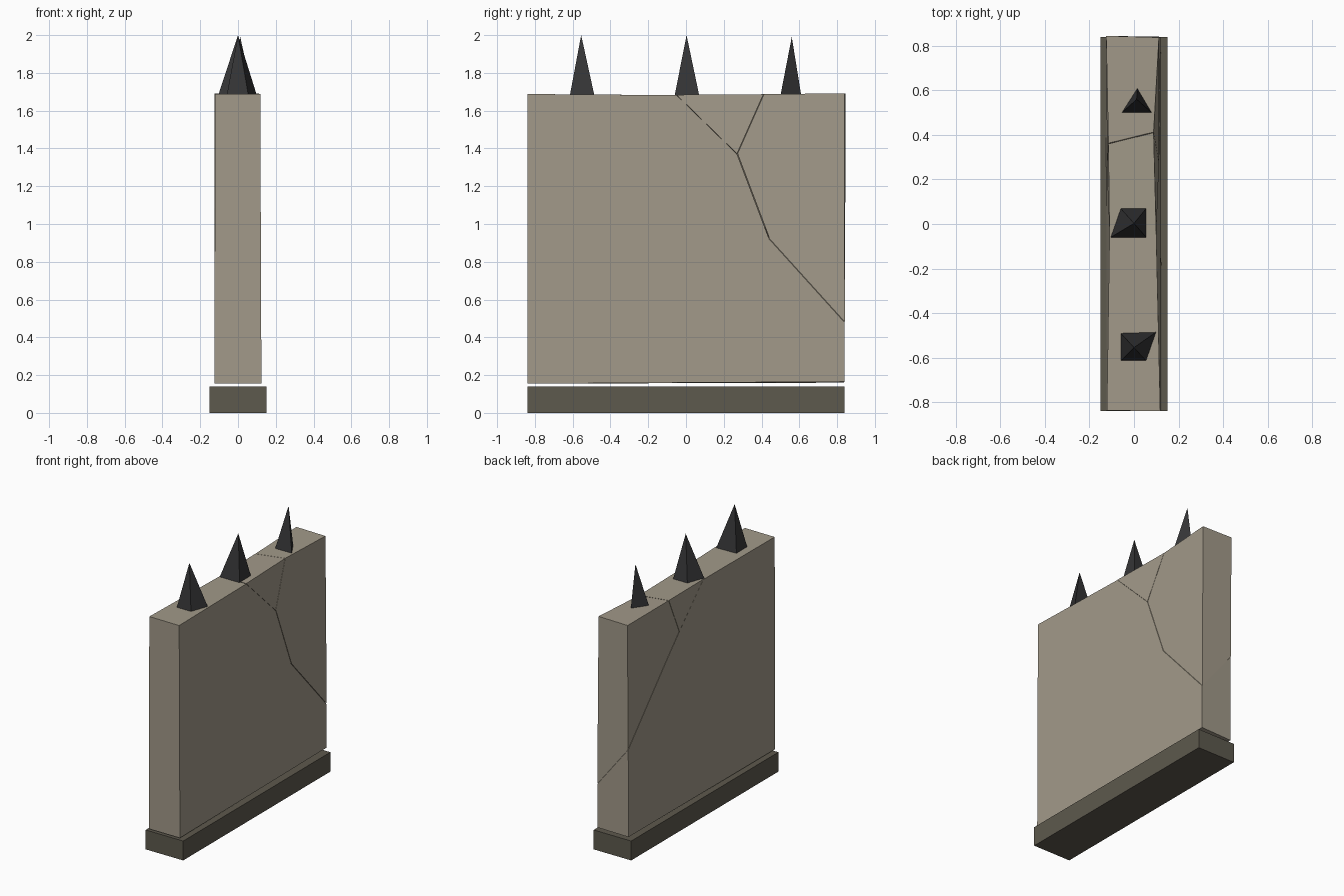
import bpy, bmesh
from mathutils import Vector

if "Cube" in bpy.data.objects:
    bpy.data.objects.remove(bpy.data.objects["Cube"])


def material(name, rgb):
    m = bpy.data.materials.new(name)
    m.diffuse_color = (*rgb, 1)
    m.use_nodes = True
    m.node_tree.nodes["Principled BSDF"].inputs["Base Color"].default_value = m.diffuse_color
    return m


def make(name, verts, faces, mat):
    me = bpy.data.meshes.new(name)
    me.from_pydata(verts, [], faces)
    bm = bmesh.new()
    bm.from_mesh(me)
    bmesh.ops.recalc_face_normals(bm, faces=bm.faces)
    bm.to_mesh(me)
    bm.free()
    me.materials.append(mat)
    ob = bpy.data.objects.new(name, me)
    bpy.context.collection.objects.link(ob)
    return ob


stone = material("stone", (0.36, 0.32, 0.25))
dark_stone = material("dark_stone", (0.11, 0.1, 0.075))
iron = material("iron", (0.035, 0.035, 0.037))

# Base plinth
bpy.ops.mesh.primitive_cube_add(size=1, location=(0, 0, 0.07))
base = bpy.context.object
base.name = "base"
base.scale = (0.30, 1.68, 0.14)
base.data.materials.append(dark_stone)

# Outline and crack points: +x side (x, y, z), -x side (x, y, z)
P = {
    "A": ((0.124, -0.84, 0.155), (-0.124, -0.84, 0.155)),
    "B": ((0.12, 0.838, 0.165), (-0.125, 0.835, 0.16)),
    "C": ((0.12, 0.838, 0.48), (-0.125, 0.838, 0.79)),
    "D": ((0.118, 0.44, 0.92), (-0.122, 0.41, 1.25)),
    "E": ((0.112, 0.27, 1.37), (-0.122, 0.25, 1.42)),
    "F": ((0.088, 0.41, 1.685), (-0.115, 0.36, 1.683)),
    "G": ((0.112, 0.835, 1.69), (-0.125, 0.842, 1.69)),
    "H": ((0.1, -0.05, 1.682), (-0.11, -0.04, 1.682)),
    "I": ((0.118, -0.84, 1.688), (-0.122, -0.838, 1.688)),
}


def shard(name, keys, nudge=(0, 0, 0)):
    n = len(keys)
    move = Vector(nudge)
    verts = [Vector(P[k][s]) + move for s in (0, 1) for k in keys]
    faces = [list(range(n)), list(range(2 * n - 1, n - 1, -1))]
    faces += [(i, (i + 1) % n, (i + 1) % n + n, i + n) for i in range(n)]
    return make(name, verts, faces, stone)


# Cracked slab: three pieces with hairline gaps
shard("slab_main", "ABCDEHI")
shard("slab_corner_shard", "CGFED", (0, 0.003, 0.002))
shard("slab_top_wedge", "HEF", (0, 0, 0.002))

# Iron spikes with uneven bases
spikes = {
    "front_spike": ([(-.06, -.615), (.055, -.615), (.1, -.485), (-.06, -.49)], (0, -.555, 2.0)),
    "middle_spike": ([(-.105, -.06), (.055, -.06), (.055, .07), (-.06, .07)], (0, .003, 2.0)),
    "back_spike": ([(-.055, .5), (.08, .5), (.015, .61)], (.012, .56, 1.99)),
}
for name, (ring, tip) in spikes.items():
    n = len(ring)
    verts = [(x, y, 1.68) for x, y in ring] + [tip]
    faces = [list(range(n))] + [(i, (i + 1) % n, n) for i in range(n)]
    make(name, verts, faces, iron)
